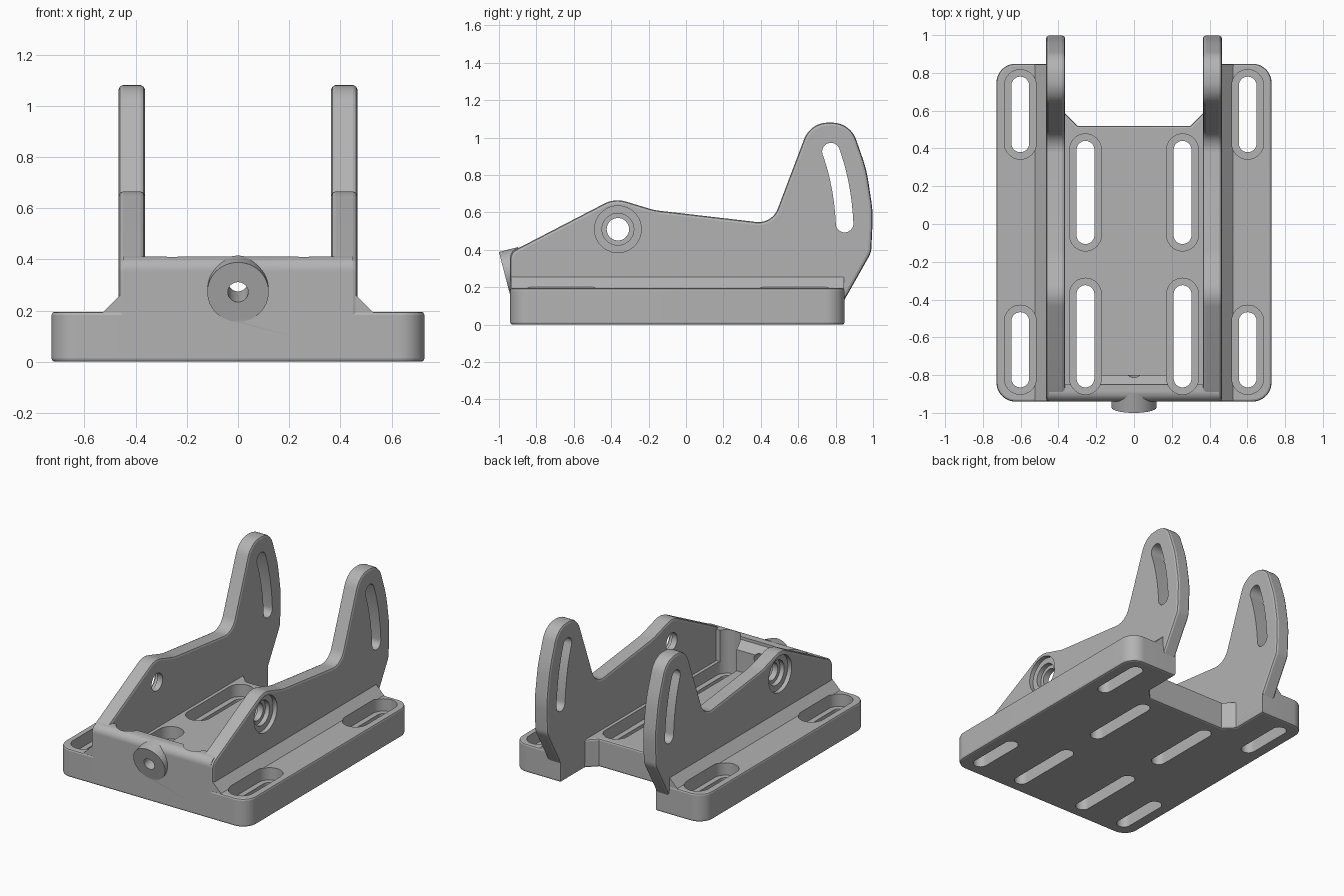
import bpy, bmesh, math
from mathutils import Vector, Matrix

old = bpy.data.objects.get("Cube")
if old:
    bpy.data.objects.remove(old)

# Material
grey = bpy.data.materials.new("machined grey")
grey.use_nodes = True
colour = (0.45, 0.45, 0.45, 1)
grey.diffuse_color = colour
grey.node_tree.nodes["Principled BSDF"].inputs["Base Color"].default_value = colour


def rounded(points):
    """Turn (a, b, radius) corners into an outline with arcs."""
    out = []
    for i, (a, b, r) in enumerate(points):
        p = Vector((a, b))
        if r == 0:
            out.append(p)
            continue
        d0 = (Vector(points[i - 1][:2]) - p).normalized()
        d1 = (Vector(points[(i + 1) % len(points)][:2]) - p).normalized()
        half = d0.angle(d1) / 2
        centre = p + (d0 + d1).normalized() * (r / math.sin(half))
        start = p + d0 * (r / math.tan(half)) - centre
        end = p + d1 * (r / math.tan(half)) - centre
        sweep = math.atan2(start.x * end.y - start.y * end.x, start.dot(end))
        n = max(2, math.ceil(abs(sweep) / math.radians(8)))
        for k in range(n + 1):
            t = sweep * k / n
            c, s = math.cos(t), math.sin(t)
            out.append(centre + Vector((c * start.x - s * start.y, s * start.x + c * start.y)))
    return out


def prism(name, outline, lo, hi, axis="Z", bevel=0):
    """Extrude an outline along Z (xy outline) or X (yz outline)."""
    place = (lambda p, h: (p.x, p.y, h)) if axis == "Z" else (lambda p, h: (h, p.x, p.y))
    bm = bmesh.new()
    bottom = [bm.verts.new(place(p, lo)) for p in outline]
    top = [bm.verts.new(place(p, hi)) for p in outline]
    caps = [bm.faces.new(bottom), bm.faces.new(top)]
    for i in range(len(outline)):
        j = (i + 1) % len(outline)
        bm.faces.new((bottom[i], bottom[j], top[j], top[i]))
    bmesh.ops.recalc_face_normals(bm, faces=bm.faces)
    if bevel:
        edges = list({e for f in caps for e in f.edges})
        bmesh.ops.bevel(bm, geom=edges, offset=bevel, segments=2, profile=0.5, affect="EDGES")
    return finish(name, bm)


def finish(name, bm):
    mesh = bpy.data.meshes.new(name)
    bm.to_mesh(mesh)
    bm.free()
    mesh.materials.append(grey)
    obj = bpy.data.objects.new(name, mesh)
    bpy.context.collection.objects.link(obj)
    return obj


def rod(name, radius, start, end):
    start, end = Vector(start), Vector(end)
    d = end - start
    bm = bmesh.new()
    bmesh.ops.create_cone(bm, cap_ends=True, segments=48, radius1=radius, radius2=radius, depth=d.length,
                          matrix=Matrix.Translation((start + end) / 2) @ d.to_track_quat("Z", "Y").to_matrix().to_4x4())
    return finish(name, bm)


def combine(target, other, operation):
    mod = target.modifiers.new("combine", "BOOLEAN")
    mod.operation, mod.solver, mod.object = operation, "EXACT", other
    bpy.context.view_layer.objects.active = target
    bpy.ops.object.modifier_apply(modifier=mod.name)
    bpy.data.objects.remove(other)


def capsule(x, y0, y1, r):
    pts = []
    for cy, a0 in ((y1 - r, 0), (y0 + r, math.pi)):
        for k in range(25):
            a = a0 + math.pi * k / 24
            pts.append(Vector((x + r * math.cos(a), cy + r * math.sin(a))))
    return pts


# Base plate with rounded corners and a rear notch
FRONT, BACK, TOP = -0.94, 0.848, 0.195
base = rounded([(-0.728, FRONT, 0.1), (0.728, FRONT, 0.1), (0.728, BACK, 0.1), (0.365, BACK, 0),
                (0.365, 0.585, 0), (0.30, 0.52, 0), (-0.30, 0.52, 0), (-0.365, 0.585, 0),
                (-0.365, BACK, 0), (-0.728, BACK, 0.1)])
body = prism("bracket_body", base, 0, TOP, bevel=0.012)

# Side wall profile with the raised rear arm
wall = rounded([(FRONT, 0.02, 0), (FRONT, 0.386, 0.06), (-0.381, 0.676, 0.15), (-0.17, 0.612, 0.3),
                (0.46, 0.539, 0.11), (0.665, 1.08, 0.135), (0.878, 1.08, 0.135), (0.965, 0.83, 0.6),
                (1.0, 0.60, 0.5), (0.99, 0.385, 0.1), (0.846, 0.13, 0), (0.846, 0.02, 0)])
gusset = [(0.45, 0.15), (0.53, 0.15), (0.53, 0.19), (0.463, 0.257), (0.45, 0.257)]

for side in (-1, 1):
    combine(body, prism("side_wall", wall, side * 0.364, side * 0.466, "X", 0.016), "UNION")
    # Sloped foot between wall and flange
    bm = bmesh.new()
    ends = [[bm.verts.new((side * x, y, z)) for x, z in gusset] for y in (FRONT + 0.004, BACK - 0.003)]
    for ring in ends:
        bm.faces.new(ring)
    for i in range(5):
        j = (i + 1) % 5
        bm.faces.new((ends[0][i], ends[0][j], ends[1][j], ends[1][i]))
    bmesh.ops.recalc_face_normals(bm, faces=bm.faces)
    combine(body, finish("wall_foot", bm), "UNION")

# Front cross wall and its thicker middle
cross = rounded([(FRONT, 0.02, 0), (FRONT, 0.412, 0.055), (-0.85, 0.412, 0), (-0.85, 0.02, 0)])
thick = rounded([(-0.93, 0.1, 0), (-0.87, 0.412, 0), (-0.80, 0.342, 0), (-0.80, 0.1, 0)])
combine(body, prism("front_wall", cross, -0.45, 0.45, "X"), "UNION")
combine(body, prism("front_wall_middle", thick, -0.25, 0.25, "X"), "UNION")

# Tilted boss on the front
centre = Vector((0, -0.97, 0.272))
axis = Vector((0, 0.968, 0.252))
combine(body, rod("front_boss", 0.12, centre, centre + axis * 0.105), "UNION")
combine(body, rod("boss_hole", 0.04, centre - axis * 0.1, centre + axis * 0.35), "DIFFERENCE")

# Counterbored mounting slots
slots = [(0.602, 0.38, 0.78), (0.602, -0.865, -0.467), (0.257, -0.106, 0.44), (0.257, -0.865, -0.324)]
rim = 0.037
for side in (-1, 1):
    for x, y0, y1 in slots:
        combine(body, prism("slot", capsule(side * x, y0, y1, 0.047), -0.1, 0.3), "DIFFERENCE")
        bore = capsule(side * x, y0 - rim, y1 + rim, 0.047 + rim)
        combine(body, prism("slot_bore", bore, 0.11, 0.7), "DIFFERENCE")

# Curved arm slot outline swept along an arc
p0, p1, p2 = Vector((0.775, 0.925)), Vector((0.838, 0.75)), Vector((0.848, 0.54))
path = [p0 * (1 - t) ** 2 + p1 * 2 * t * (1 - t) + p2 * t * t for t in [k / 12 for k in range(13)]]
tangents = [(path[min(k + 1, 12)] - path[max(k - 1, 0)]).normalized() for k in range(13)]
R = 0.047
left = [p + Vector((-t.y, t.x)) * R for p, t in zip(path, tangents)]
right = [p - Vector((-t.y, t.x)) * R for p, t in zip(path, tangents)]


def cap(p, t, first):
    a0 = math.atan2(t.y, t.x) + first
    return [p + Vector((math.cos(a0 - math.pi * k / 20), math.sin(a0 - math.pi * k / 20))) * R for k in range(1, 20)]


arm_slot = left + cap(path[-1], tangents[-1], math.pi / 2) + right[::-1] + cap(path[0], tangents[0], -math.pi / 2)

# Arm slots and stepped pivot holes
for side in (-1, 1):
    combine(body, prism("arm_slot", arm_slot, side * 0.3, side * 0.55, "X"), "DIFFERENCE")
    for radius, inner in ((0.06, 0.3), (0.085, 0.405), (0.125, 0.437)):
        combine(body, rod("pivot_hole", radius, (side * inner, -0.364, 0.51), (side * 0.55, -0.364, 0.51)), "DIFFERENCE")

# Shading
bpy.ops.object.select_all(action="DESELECT")
body.select_set(True)
bpy.context.view_layer.objects.active = body
bpy.ops.object.shade_smooth_by_angle(angle=math.radians(20))
